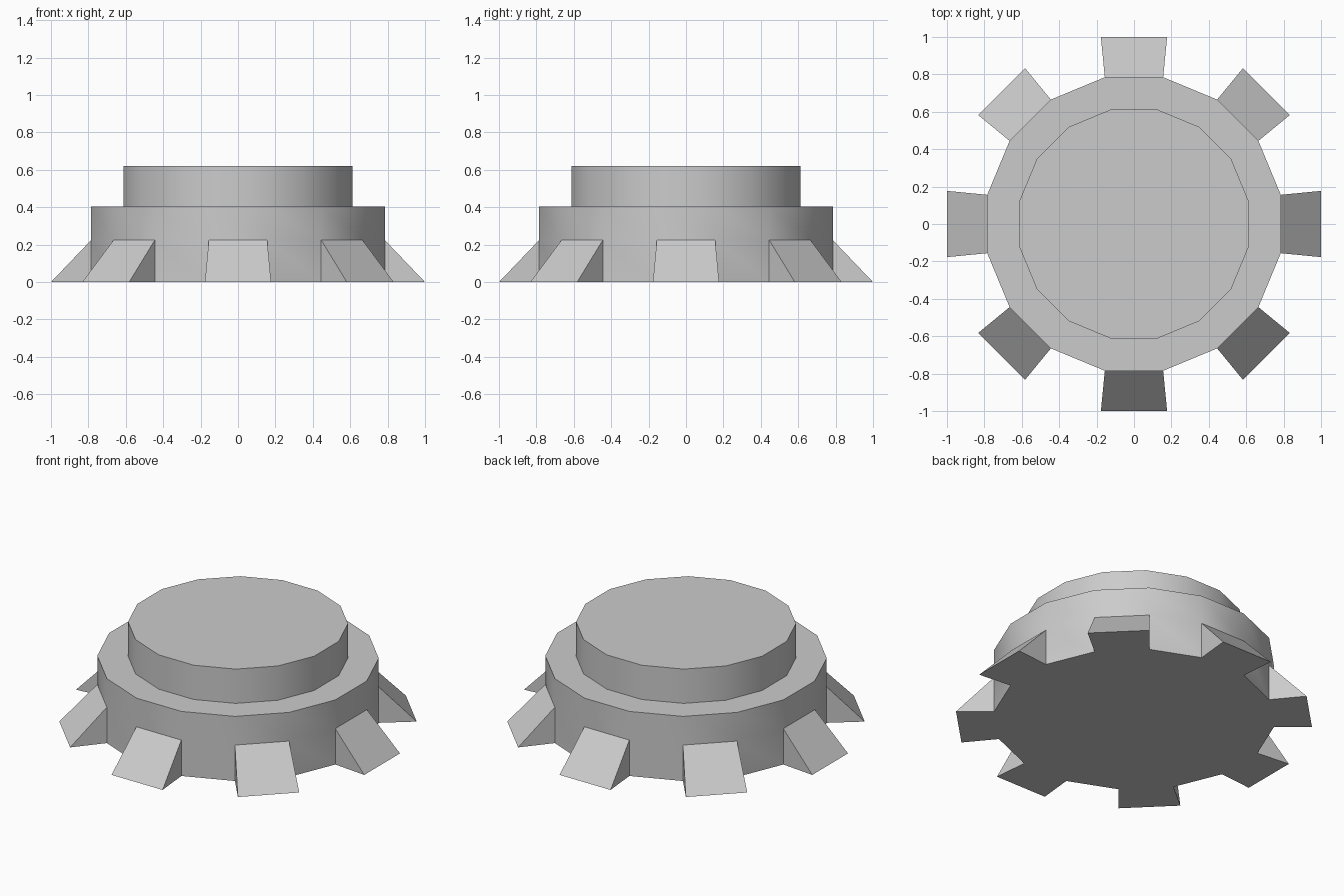
import bpy, bmesh, math
from mathutils import Matrix, Vector

if "Cube" in bpy.data.objects:
    bpy.data.objects.remove(bpy.data.objects["Cube"])

SIDES = 16
BASE_R, TOP_R = 0.80, 0.625
TOOTH_Z, BASE_Z, TOP_Z = 0.225, 0.405, 0.62
TIP_R, TIP_HALF = 1.0, 0.177

bm = bmesh.new()


def extrude_cap(face, height=0.0, scale=1.0):
    """Extrude a horizontal cap, removing the old one, and return the new cap."""
    new = bmesh.ops.extrude_discrete_faces(bm, faces=[face])["faces"][0]
    for v in new.verts:
        v.co = Vector((v.co.x * scale, v.co.y * scale, v.co.z + height))
    return new


# Round base and raised disc: one stepped 16-sided body
bmesh.ops.create_circle(
    bm, cap_ends=True, segments=SIDES, radius=BASE_R,
    matrix=Matrix.Rotation(math.pi / SIDES, 4, "Z"))
bm.faces.ensure_lookup_table()
cap = bm.faces[0]
if cap.normal.z < 0:
    cap.normal_flip()
cap = extrude_cap(cap, TOOTH_Z)
cap = extrude_cap(cap, BASE_Z - TOOTH_Z)
cap = extrude_cap(cap, scale=TOP_R / BASE_R)
extrude_cap(cap, TOP_Z - BASE_Z)

# Flat underside
bmesh.ops.holes_fill(bm, edges=[e for e in bm.edges if e.is_boundary], sides=0)

# Eight wedge teeth pulled out of every other lower wall face
for i in range(SIDES // 2):
    a = i * math.tau * 2 / SIDES
    out = Vector((math.cos(a), math.sin(a), 0))
    side = Vector((-out.y, out.x, 0))
    wall = next(f for f in bm.faces
                if abs(f.calc_center_median().z - TOOTH_Z / 2) < 0.01
                and f.calc_center_median().normalized().dot(out) > 0.95
                and abs(f.calc_center_median().dot(side)) < 0.02)
    tip = bmesh.ops.extrude_discrete_faces(bm, faces=[wall])["faces"][0]
    for v in tip.verts:
        v.co = out * TIP_R + side * math.copysign(TIP_HALF, v.co.dot(side))
bmesh.ops.remove_doubles(bm, verts=bm.verts, dist=0.0005)
bmesh.ops.recalc_face_normals(bm, faces=bm.faces)

mesh = bpy.data.meshes.new("toothed_base")
bm.to_mesh(mesh)
bm.free()
obj = bpy.data.objects.new("toothed_base", mesh)
bpy.context.collection.objects.link(obj)

# Smooth round walls, sharp edges elsewhere
bpy.context.view_layer.objects.active = obj
obj.select_set(True)
bpy.ops.object.shade_smooth_by_angle(angle=math.radians(30))
